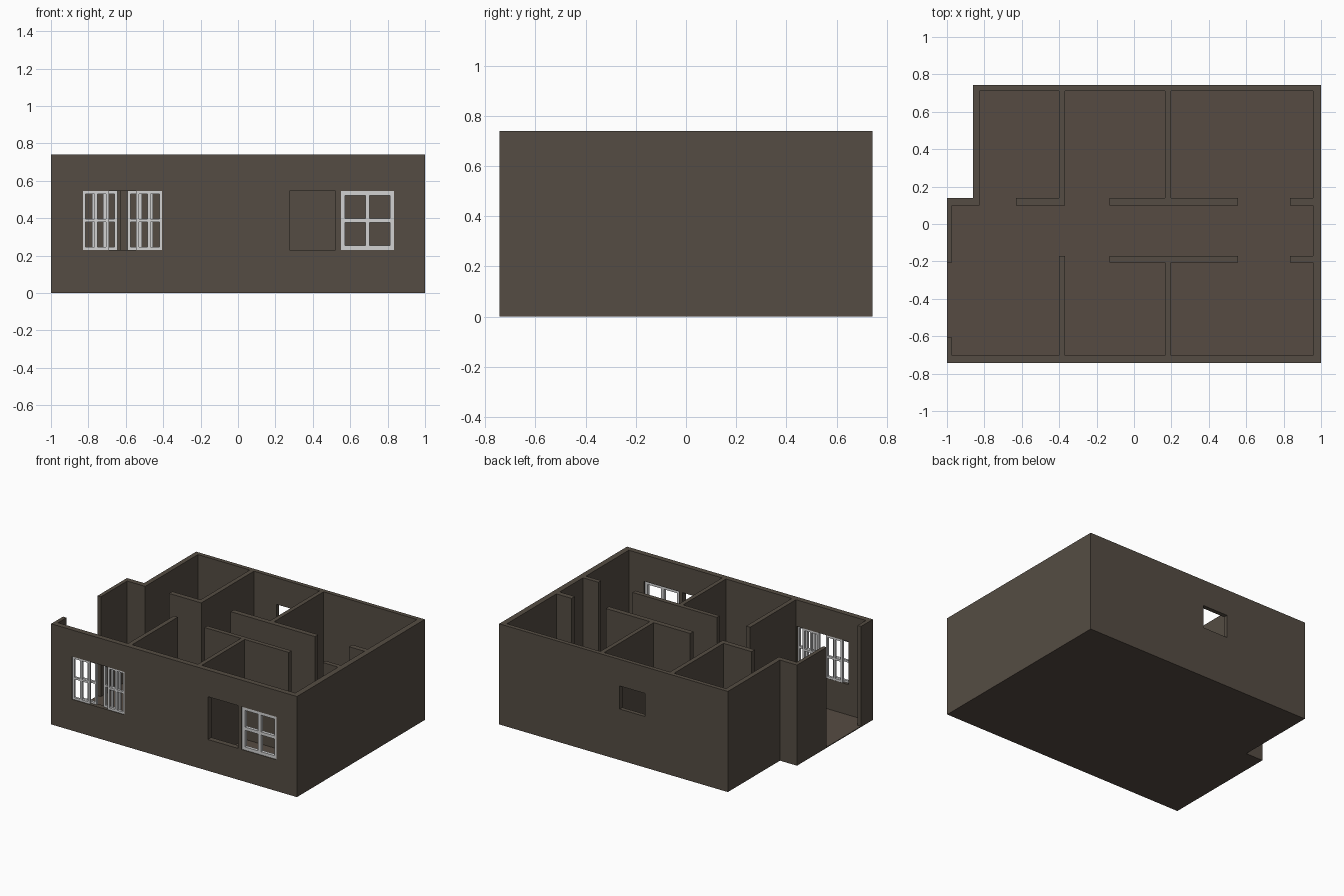
import bpy, bmesh
from math import radians
from itertools import product

old = bpy.data.objects.get("Cube")
if old:
    bpy.data.objects.remove(old, do_unlink=True)


def material(name, rgb):
    m = bpy.data.materials.new(name)
    m.use_nodes = True
    m.diffuse_color = (*rgb, 1)
    m.node_tree.nodes["Principled BSDF"].inputs["Base Color"].default_value = (*rgb, 1)
    return m


WALL = material("wall brown", (0.09, 0.073, 0.056))
FLOOR = material("floor brown", (0.092, 0.071, 0.055))
FRAME = material("frame light grey", (0.65, 0.65, 0.65))


def inside(p, boxes):
    return any(all(b[2 * k] < p[k] < b[2 * k + 1] for k in range(3)) for b in boxes)


def solid(name, boxes, holes, mat):
    """One clean shell around the union of boxes minus the holes."""
    cuts = [sorted({round(v, 4) for b in boxes + holes for v in b[2 * k:2 * k + 2]})
            for k in range(3)]
    filled = set()
    for cell in product(*(range(len(c) - 1) for c in cuts)):
        mid = [(cuts[k][cell[k]] + cuts[k][cell[k] + 1]) / 2 for k in range(3)]
        if inside(mid, boxes) and not inside(mid, holes):
            filled.add(cell)
    bm = bmesh.new()
    verts = {}

    def vert(i):
        if i not in verts:
            verts[i] = bm.verts.new([cuts[k][i[k]] for k in range(3)])
        return verts[i]

    # Skin every border between a filled and an empty cell
    for cell in filled:
        for axis, side in product(range(3), (0, 1)):
            other = list(cell)
            other[axis] += 2 * side - 1
            if tuple(other) in filled:
                continue
            u, v = (axis + 1) % 3, (axis + 2) % 3
            ring = []
            for du, dv in ((0, 0), (1, 0), (1, 1), (0, 1)):
                i = list(cell)
                i[axis] += side
                i[u] += du
                i[v] += dv
                ring.append(vert(tuple(i)))
            bm.faces.new(ring if side else ring[::-1])
    bmesh.ops.dissolve_limit(bm, angle_limit=radians(1), verts=bm.verts[:],
                             edges=bm.edges[:])
    mesh = bpy.data.meshes.new(name)
    bm.to_mesh(mesh)
    bm.free()
    mesh.materials.append(mat)
    ob = bpy.data.objects.new(name, mesh)
    bpy.context.collection.objects.link(ob)
    return ob


D = 0.743            # half depth
H = 0.74             # wall height
T = 0.006            # floor thickness
SILL, HEAD = 0.23, 0.545
FRONT = -0.703       # inner face of the front wall
BACK = 0.712         # inner face of the back wall
HALL_BACK = (0.1, 0.138)
HALL_FRONT = (-0.205, -0.172)

# Floor slab with the notched corner
solid("floor", [(-1, 1, -D, D, 0, T)],
      [(-1, -0.861, HALL_BACK[1], D, 0, T)], FLOOR)

# Walls in plan: x0, x1, y0, y1
outer = [
    (-1, 1, -D, FRONT),
    (0.958, 1, -D, D),
    (-0.861, 1, BACK, D),
    (-0.861, -0.825, HALL_BACK[0], D),
    (-1, -0.825, *HALL_BACK),
    (-1, -0.972, HALL_FRONT[0], HALL_BACK[1]),
    (-1, -0.972, -D, -0.606),
]
inner = [(-0.631, -0.369, *HALL_BACK)]
for x0, x1 in ((-0.402, -0.369), (0.167, 0.198)):
    inner.append((x0, x1, HALL_BACK[0], D))
    inner.append((x0, x1, -D, HALL_FRONT[1]))
for hall in (HALL_BACK, HALL_FRONT):
    inner.append((-0.13, 0.556, *hall))
    inner.append((0.834, 1, *hall))

# Window openings in the front and back walls
openings = [(x0, x1, -D, FRONT, SILL, HEAD)
            for x0, x1 in ((-0.83, -0.405), (0.275, 0.52), (0.55, 0.835))]
openings.append((-0.185, 0.02, BACK, D, 0.375, HEAD))
solid("walls", [(*w, T, H) for w in outer + inner], openings, WALL)


def sash(name, x0, x1, y0, y1, bar):
    """Window sash of two by two panes."""
    def spans(a, b):
        m = (a + b) / 2
        return ((a, a + bar), (m - bar / 2, m + bar / 2), (b - bar, b))
    bars = [(a, b, y0, y1, SILL, HEAD) for a, b in spans(x0, x1)]
    bars += [(x0, x1, y0, y1, a, b) for a, b in spans(SILL, HEAD)]
    solid(name, bars, [], FRAME)


# Single window
sash("right_window", 0.55, 0.835, -0.738, -0.715, 0.023)

# Sliding window: outer sashes in front, inner ones half slid behind them
MID = -0.6175
for side, s in (("left", 1), ("right", -1)):
    for part, near, far, y in (("fixed", 0.072, 0.2125, -0.738),
                               ("sliding", 0.028, 0.163, -0.72)):
        x0, x1 = sorted((MID + s * near, MID + s * far))
        sash(f"{side}_{part}_sash", x0, x1, y, y + 0.016, 0.015)
